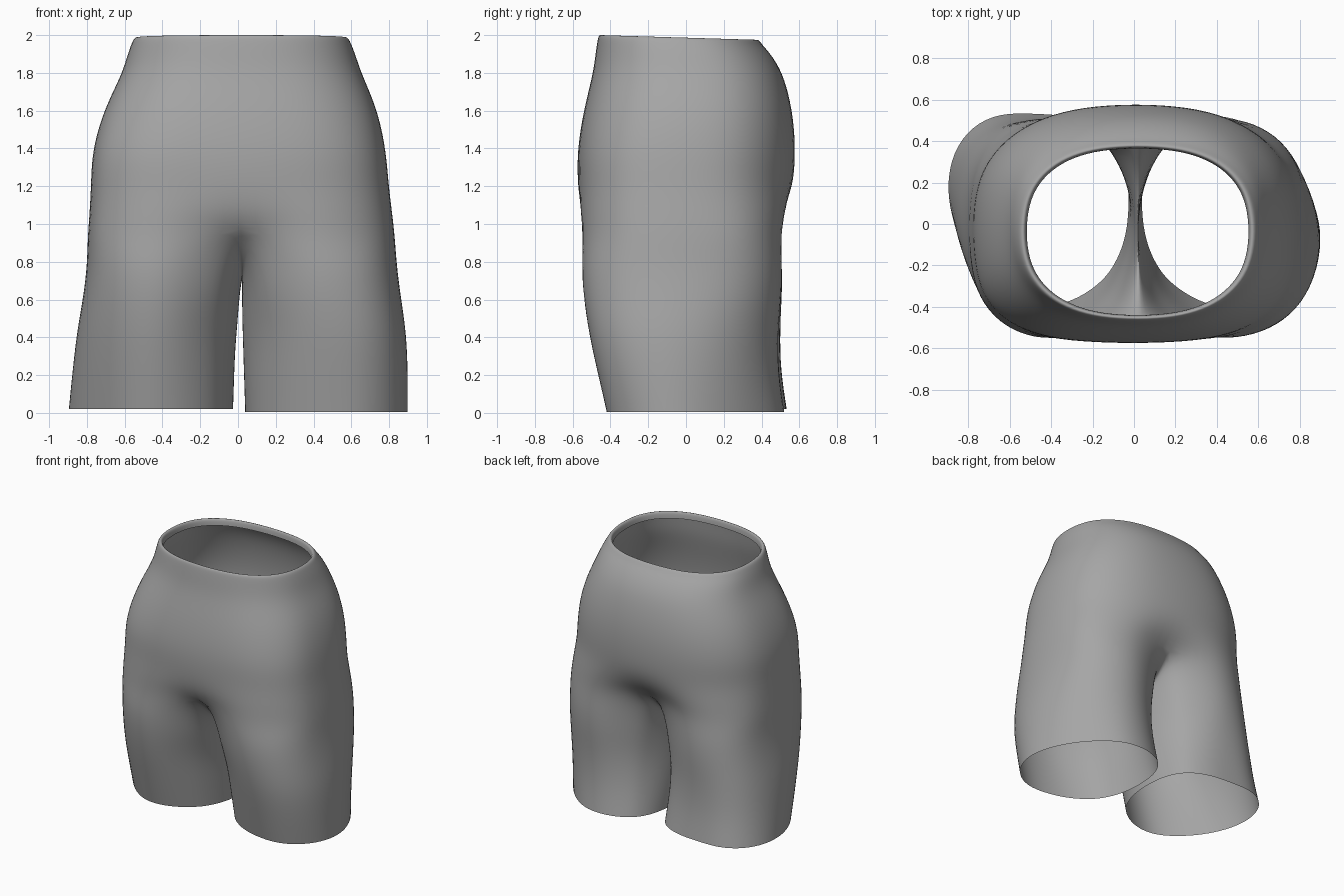
import bpy, bmesh
from math import cos, sin, radians, exp

cube = bpy.data.objects.get("Cube")
if cube:
    bpy.data.objects.remove(cube, do_unlink=True)

# Body outline by height: z, right side x, left side x, front y, back y
OUTLINE = [
    (0.0, -0.905, 0.895, -0.405, 0.52),
    (0.2, -0.885, 0.895, -0.455, 0.49),
    (0.4, -0.865, 0.89, -0.505, 0.485),
    (0.6, -0.835, 0.87, -0.545, 0.51),
    (0.8, -0.805, 0.84, -0.575, 0.525),
    (1.0, -0.785, 0.82, -0.58, 0.55),
    (1.2, -0.775, 0.795, -0.57, 0.565),
    (1.4, -0.77, 0.78, -0.575, 0.58),
    (1.6, -0.71, 0.74, -0.54, 0.565),
    (1.8, -0.61, 0.65, -0.49, 0.51),
    (1.96, -0.565, 0.60, -0.47, 0.41),
    (2.0, -0.545, 0.58, -0.46, 0.385),
]
SIDES = 24
SEAM = 7


def outline(z):
    """Interpolated outline values at a height."""
    z = min(max(z, 0.0), 2.0)
    for a, b in zip(OUTLINE, OUTLINE[1:]):
        if z <= b[0]:
            f = (z - a[0]) / (b[0] - a[0])
            return [p + (q - p) * f for p, q in zip(a[1:], b[1:])]


def power(v, n):
    return (1 if v >= 0 else -1) * abs(v) ** (2 / n)


def body_ring(z, scale=1.012):
    """Rounded-box section, starting at the front centre and going to +x."""
    x0, x1, y0, y1 = outline(z)
    cx, cy = (x0 + x1) / 2, (y0 + y1) / 2
    waist = min(max((z - 1.3) / 0.6, 0), 1)
    low = max(0, (1.2 - z) / 0.27)
    hollow = low ** 1.5
    points = []
    for i in range(SIDES):
        a = radians(-90 + 360 * i / SIDES)
        if sin(a) < 0:
            n = (2.9 if cos(a) > 0 else 3.15) * (1 - waist) + 2.4 * waist
        else:
            n = 2.45 + 0.5 * low
        x = cx + (x1 - x0) / 2 * power(cos(a), n) * scale
        y = cy + (y1 - y0) / 2 * power(sin(a), n) * scale
        # Groove between the legs, rising at the centre
        groove = hollow * exp(-(x / 0.24) ** 2)
        y *= 1 - (0.15 if y < 0 else 0.26) * groove
        tilt = 0.012 * (1 + y / 0.4) if z > 1.9 else 0
        points.append((x, y, z - tilt + 0.09 * groove))
    return points


def leg_point(side, angle, z, t):
    """Point on one leg's section: pointed outside, boxier inside at the hem."""
    x0, x1, y0, y1 = outline(z)
    inner = 0.014 + 0.024 * t
    outer = x1 if side > 0 else -x0
    cx, cy = (inner + outer) / 2, (y0 + y1) / 2
    c, s = cos(angle), sin(angle)
    if c > 0:
        n = 2.5 - (0.65 if side > 0 else 0.5) * t
        shift = -side * 0.27 * t * c
    else:
        n = 1.5 + 0.85 * t
        shift = -0.12 * t * c
    x = cx + (outer - inner) / 2 * power(c, n) * 1.02
    y = cy + (y1 - y0) / 2 * (power(s, n) + shift) * 1.02
    return side * x + 0.006, y


bm = bmesh.new()


def add_ring(points):
    return [bm.verts.new(p) for p in points]


def bridge(a, b):
    for i in range(len(a)):
        j = (i + 1) % len(a)
        bm.faces.new((a[i], a[j], b[j], b[i]))


# Waist lip folded inward, then the hips down to the crotch level
rings = [add_ring([(x, y, z - 0.05) for x, y, z in body_ring(2.0, 0.96)]),
         add_ring(body_ring(2.0, 0.97)),
         add_ring(body_ring(2.0)),
         add_ring(body_ring(1.97))]
for z in (1.9, 1.8, 1.65, 1.5, 1.35, 1.2, 1.06, 0.93):
    rings.append(add_ring(body_ring(z)))
for upper, lower in zip(rings, rings[1:]):
    bridge(upper, lower)
hip = rings[-1]

# Crotch seam: a sagging curve from the back centre to the front centre
front, back = hip[0].co.copy(), hip[SIDES // 2].co.copy()
seam = []
for k in range(1, SEAM + 1):
    f = k / (SEAM + 1)
    p = back.lerp(front, f)
    p.x += 0.006
    p.z -= 0.29 * (1 - (2 * f - 1) ** 2)
    seam.append(bm.verts.new(p))

# Legs: half the hip ring plus the seam, carried down to the open hem
half = SIDES // 2
angles = [radians(-130 + 260 * j / half) for j in range(half + 1)]
angles += [radians(130 + 100 * k / (SEAM + 1)) for k in range(1, SEAM + 1)]
for side in (1, -1):
    top = [hip[(side * j) % SIDES] for j in range(half + 1)] + seam
    hem = 0.006 if side > 0 else 0.02
    previous = top
    for t in (0.16, 0.34, 0.55, 0.78, 1.0):
        keep = max(0, 0.57 - t) * 1.2
        points = []
        for start, angle in zip(top, angles):
            z = start.co.z + (hem - start.co.z) * t
            x, y = leg_point(side, angle, z, t)
            points.append((x + (start.co.x - x) * keep,
                           y + (start.co.y - y) * keep, z))
        current = add_ring(points)
        bridge(previous, current)
        previous = current

bmesh.ops.recalc_face_normals(bm, faces=bm.faces)
mesh = bpy.data.meshes.new("shorts")
bm.to_mesh(mesh)
bm.free()
shorts = bpy.data.objects.new("shorts", mesh)
bpy.context.collection.objects.link(shorts)

# Smooth cloth surface
for face in mesh.polygons:
    face.use_smooth = True
smooth = shorts.modifiers.new("smooth_cloth", 'SUBSURF')
smooth.levels = smooth.render_levels = 2

# Plain grey cloth
GREY = (0.38, 0.38, 0.38, 1)
cloth = bpy.data.materials.new("grey_cloth")
cloth.use_nodes = True
cloth.diffuse_color = GREY
for node in cloth.node_tree.nodes:
    if node.type == 'BSDF_PRINCIPLED':
        node.inputs["Base Color"].default_value = GREY
mesh.materials.append(cloth)
